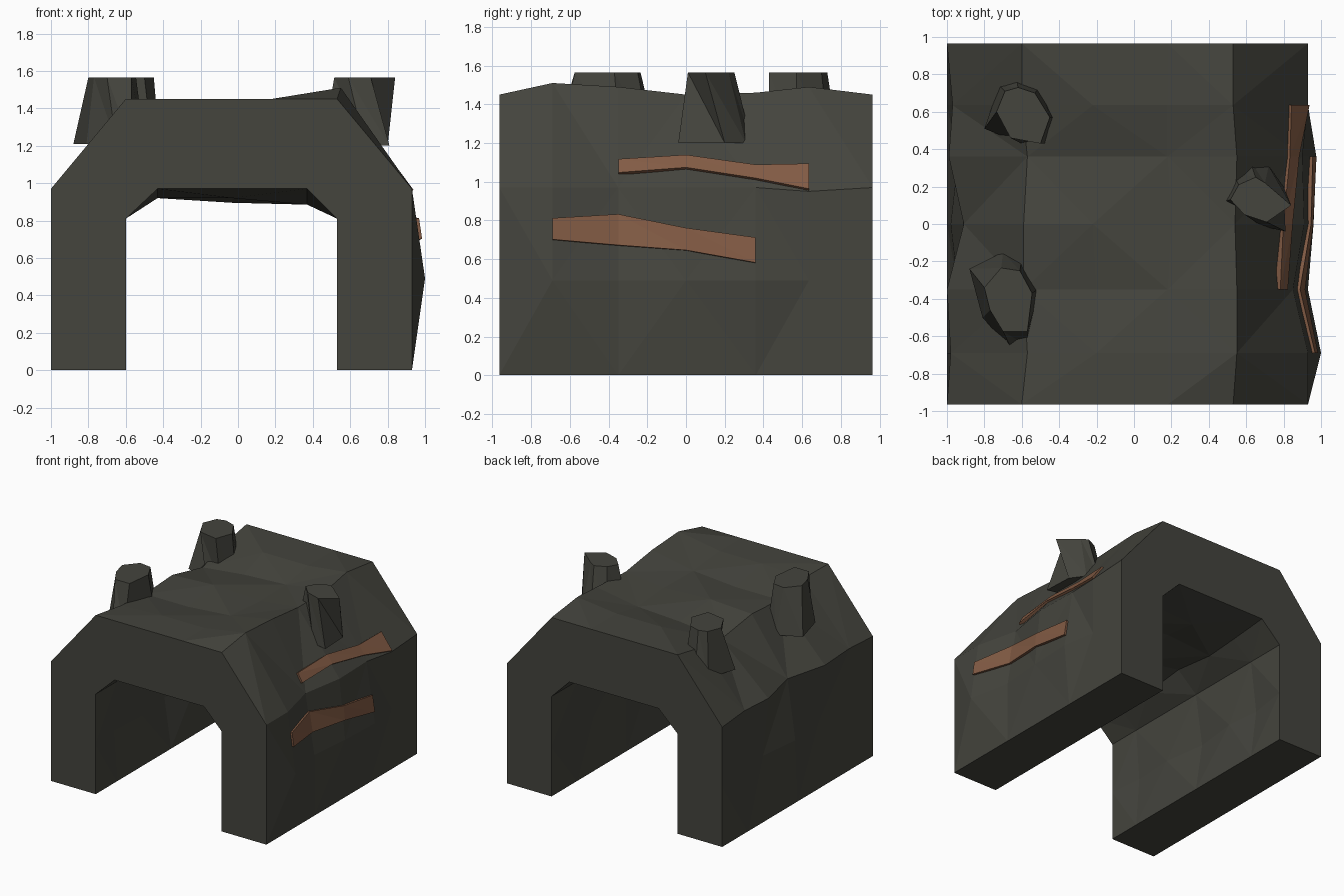
import bpy, bmesh
from mathutils import Vector

if "Cube" in bpy.data.objects:
    bpy.data.objects.remove(bpy.data.objects["Cube"])


def material(name, rgb):
    m = bpy.data.materials.new(name)
    m.diffuse_color = (*rgb, 1)
    m.use_nodes = True
    m.node_tree.nodes["Principled BSDF"].inputs["Base Color"].default_value = m.diffuse_color
    return m


STONE = material("dark stone", (0.058, 0.058, 0.047))
RUST = material("rusty brown", (0.225, 0.105, 0.058))


def build(name, mat, verts, faces):
    bm = bmesh.new()
    vs = [bm.verts.new(v) for v in verts]
    for f in faces:
        bm.faces.new([vs[i] for i in f])
    bmesh.ops.recalc_face_normals(bm, faces=bm.faces)
    mesh = bpy.data.meshes.new(name)
    bm.to_mesh(mesh)
    bm.free()
    mesh.materials.append(mat)
    obj = bpy.data.objects.new(name, mesh)
    bpy.context.collection.objects.link(obj)
    return obj


# Tunnel arch: one cross-section repeated along y, roughened between the ends
STATIONS = [-0.965, -0.69, -0.35, 0.0, 0.36, 0.635, 0.965]
PROFILE = [(-1, 0), (-1, .49), (-1, .97), (-.6, 1.45), (-.2, 1.45), (.18, 1.45),
           (.53, 1.45), (.93, .97), (.93, .49), (.93, 0),
           (.53, 0), (.53, .4), (.53, .81), (.37, .97), (-.03, .97),
           (-.43, .97), (-.6, .81), (-.6, .4), (-.6, 0)]
# profile corner -> (dx, dz) at each inner station
ROUGH = {
    1: [(.01, 0), (.06, 0), (.02, 0), (.06, 0), (.02, 0)],
    2: [(.02, 0), (0, 0), (.09, 0), (.01, 0), (.03, 0)],
    3: [(.03, -.02), (.01, -.06), (.01, -.04), (.03, -.11), (0, -.06)],
    4: [(0, 0), (0, -.06), (-.02, -.02), (0, -.07), (-.02, 0)],
    5: [(0, 0), (0, -.03), (.02, -.04), (0, -.05), (0, 0)],
    6: [(.02, .06), (.02, .04), (.01, 0), (.02, .01), (0, .04)],
    7: [(0, 0), (-.08, 0), (-.02, 0), (-.03, 0), (0, -.02)],
    8: [(.07, 0), (0, 0), (.03, 0), (.045, 0), (0, 0)],
    11: [(.02, 0), (.06, 0), (.01, 0), (.05, 0), (.02, 0)],
    13: [(0, -.03), (0, -.085), (0, -.02), (0, -.06), (0, -.03)],
    14: [(0, -.05), (0, -.03), (0, -.075), (0, -.02), (0, -.05)],
    15: [(0, -.02), (0, -.05), (0, -.01), (0, -.05), (0, -.03)],
    17: [(-.03, 0), (-.01, 0), (-.06, 0), (-.02, 0), (-.05, 0)],
}


def section(s):
    pts = []
    for i, (x, z) in enumerate(PROFILE):
        dx, dz = ROUGH[i][s - 1] if i in ROUGH and 0 < s < 6 else (0, 0)
        pts.append((x + dx, z + dz))
    return pts


n = len(PROFILE)
verts = [(x, y, z) for s, y in enumerate(STATIONS) for x, z in section(s)]
faces = [tuple(range(n)), tuple(range(6 * n, 7 * n))]
for s in range(6):
    for i in range(n):
        a, b = s * n + i, s * n + (i + 1) % n
        c, d = b + n, a + n
        # alternate the diagonal for a chipped look
        faces += [(a, b, c), (a, c, d)] if (s + i) % 2 else [(a, b, d), (b, c, d)]
build("tunnel_arch", STONE, verts, faces)


# Rust veins that follow the right wall
def wall_point(s, z, lift):
    pts = section(s)[6:10]
    for (x0, z0), (x1, z1) in zip(pts, pts[1:]):
        if z1 <= z <= z0:
            out = Vector((z0 - z1, 0, x1 - x0)).normalized()
            x = x0 + (x1 - x0) * (z0 - z) / (z0 - z1)
            return Vector((x, STATIONS[s], z)) + out * lift


def vein(name, first, tops, bottoms):
    verts, faces = [], []
    for k, (zt, zb) in enumerate(zip(tops, bottoms)):
        for z, lift in ((zt, .015), (zb, .015), (zb, -.02), (zt, -.02)):
            verts.append(wall_point(first + k, z, lift))
    for k in range(len(tops) - 1):
        for j in range(4):
            a, b = 4 * k + j, 4 * k + (j + 1) % 4
            faces += [(a, b, b + 4), (a, b + 4, a + 4)]
    last = 4 * (len(tops) - 1)
    faces += [(0, 1, 2, 3), tuple(range(last, last + 4))]
    build(name, RUST, verts, faces)


vein("upper_vein", 2, [1.11, 1.13, 1.08, 1.085], [1.04, 1.065, 1.01, .955])
vein("lower_vein", 1, [.81, .83, .76, .71], [.70, .67, .645, .58])


# Flat-topped boulders on the shoulders
def boulder(name, base, top, z0):
    m = len(base)
    verts = [(x, y, z0) for x, y in base] + [(x, y, 1.565) for x, y in top]
    faces = [tuple(range(m)), tuple(range(m, 2 * m))]
    for i in range(m):
        j = (i + 1) % m
        faces += [(i, j, m + j), (i, m + j, m + i)]
    build(name, STONE, verts, faces)


boulder("back_left_boulder",
        [(-.80, .51), (-.72, .74), (-.63, .785), (-.50, .74), (-.42, .57), (-.46, .43), (-.58, .42)],
        [(-.735, .60), (-.69, .71), (-.62, .73), (-.53, .70), (-.45, .57), (-.50, .43), (-.66, .46)],
        1.21)
boulder("front_left_boulder",
        [(-.88, -.24), (-.70, -.15), (-.60, -.18), (-.50, -.34), (-.57, -.65), (-.65, -.68), (-.81, -.50)],
        [(-.80, -.34), (-.71, -.235), (-.61, -.25), (-.545, -.37), (-.57, -.575), (-.70, -.575), (-.77, -.46)],
        1.21)
boulder("right_boulder",
        [(.45, .11), (.52, .28), (.62, .34), (.72, .31), (.80, .20), (.81, -.04), (.68, -.01)],
        [(.515, .13), (.56, .21), (.65, .25), (.70, .22), (.84, .10), (.71, .01), (.59, .05)],
        1.2)
